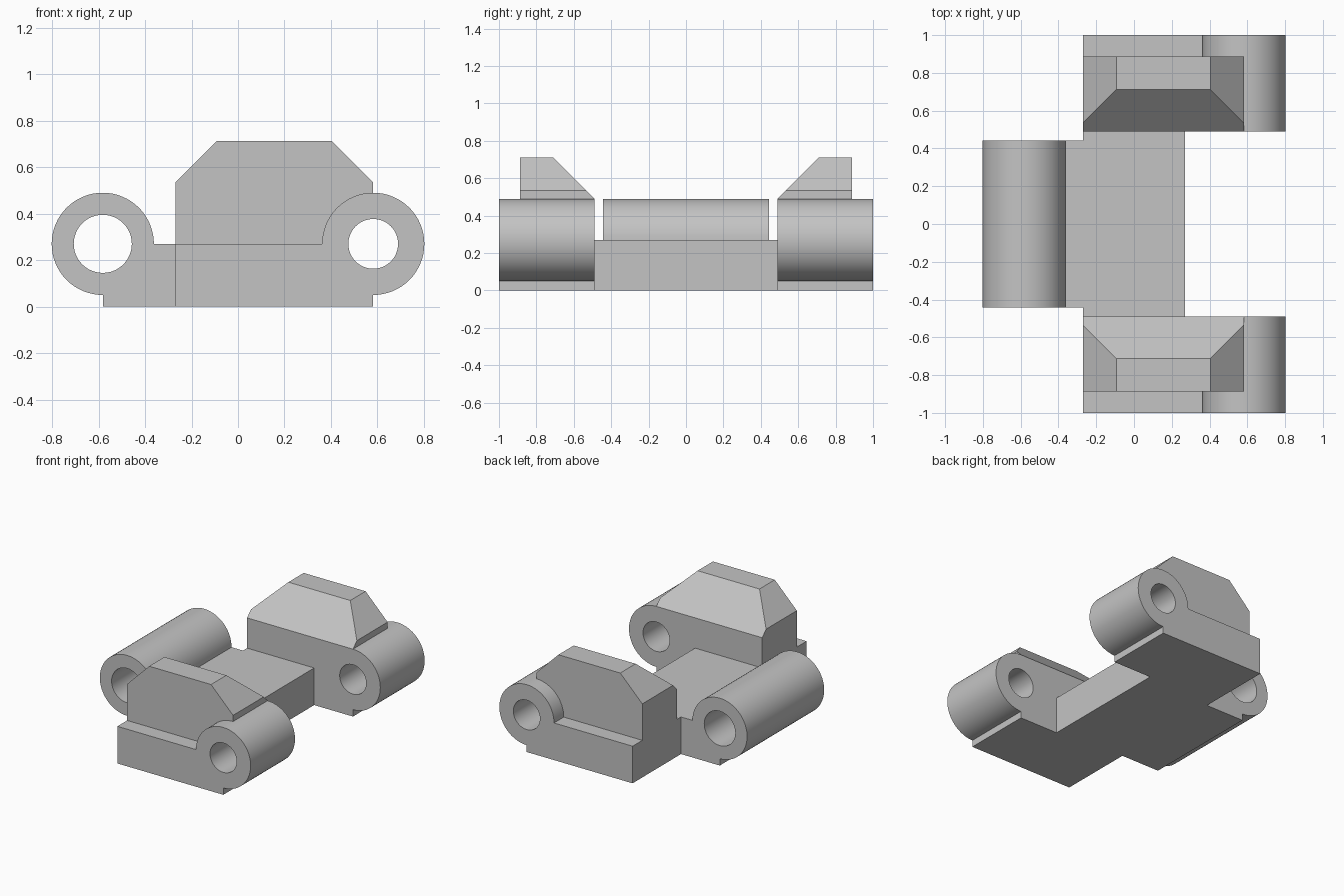
import bpy, bmesh
from math import radians, cos, sin

if "Cube" in bpy.data.objects:
    bpy.data.objects.remove(bpy.data.objects["Cube"])

steel = bpy.data.materials.new("plain grey")
steel.use_nodes = True
GREY = (0.55, 0.55, 0.55, 1)
steel.diffuse_color = GREY
steel.node_tree.nodes["Principled BSDF"].inputs["Base Color"].default_value = GREY

PIN_X, PIN_Z, RADIUS = 0.582, 0.27, 0.22   # hinge axis and barrel radius
EDGE = 0.27                                # half width of the middle block
INNER, OUTER = 0.49, 1.0                   # extent of each side arm along y


def finish(name, bm):
    bmesh.ops.recalc_face_normals(bm, faces=bm.faces)
    mesh = bpy.data.meshes.new(name)
    bm.to_mesh(mesh)
    bm.free()
    mesh.materials.append(steel)
    obj = bpy.data.objects.new(name, mesh)
    bpy.context.collection.objects.link(obj)
    return obj


def extrude(name, outline, y0, y1):
    """Prism from an outline in the xz plane."""
    bm = bmesh.new()
    face = bm.faces.new([bm.verts.new((x, y0, z)) for x, z in outline])
    moved = bmesh.ops.extrude_face_region(bm, geom=[face])["geom"]
    verts = [v for v in moved if isinstance(v, bmesh.types.BMVert)]
    bmesh.ops.translate(bm, verts=verts, vec=(0, y1 - y0, 0))
    return finish(name, bm)


def arc(x, radius, start, end, steps, side=1):
    angles = [radians(start + (end - start) * i / steps) for i in range(steps + 1)]
    return [(side * (x + radius * cos(a)), PIN_Z + radius * sin(a)) for a in angles]


def knuckle(name, side, block_end, y0, y1):
    """Block ending in a round hinge barrel."""
    outline = [(side * block_end, 0), (side * PIN_X, 0)]
    outline += arc(PIN_X, RADIUS, -90, 180, 48, side)
    outline += [(side * block_end, PIN_Z)]
    return extrude(name, outline, y0, y1)


def combine(obj, helper, operation):
    mod = obj.modifiers.new(operation.lower(), "BOOLEAN")
    mod.object, mod.operation, mod.solver = helper, operation, "EXACT"
    bpy.context.view_layer.objects.active = obj
    bpy.ops.object.modifier_apply(modifier=mod.name)
    bpy.data.objects.remove(helper)


def bore(obj, side, radius, y0, y1):
    outline = arc(PIN_X, radius, 0, 352.5, 47, side)
    combine(obj, extrude("bore_cutter", outline, y0 - 0.1, y1 + 0.1), "DIFFERENCE")


# Middle block
block = extrude("middle_block", [(-EDGE, 0), (EDGE, 0), (EDGE, PIN_Z), (-EDGE, PIN_Z)],
                -INNER, INNER)

# Single hinge barrel on the right edge
barrel = knuckle("centre_hinge", -1, EDGE, -0.443, 0.443)
bore(barrel, -1, 0.125, -0.443, 0.443)

# Side arm, with its chamfered pad as the hull of its corners
arm = knuckle("side_arms", 1, -EDGE, INNER, OUTER)
bm = bmesh.new()
BACK, TOP, SHOULDER, CUT = 0.888, 0.712, 0.535, 0.177
for x, inward in ((-EDGE, 1), (PIN_X, -1)):
    corners = [(x, INNER, 0.2), (x, BACK, 0.2), (x, INNER, 0.49),
               (x, INNER + SHOULDER - 0.49, SHOULDER), (x, BACK, SHOULDER),
               (x + inward * CUT, INNER + TOP - 0.49, TOP), (x + inward * CUT, BACK, TOP)]
    for co in corners:
        bm.verts.new(co)
bmesh.ops.convex_hull(bm, input=bm.verts)
bmesh.ops.dissolve_limit(bm, angle_limit=radians(1), verts=bm.verts, edges=bm.edges)
combine(arm, finish("pad", bm), "UNION")
bore(arm, 1, 0.107, INNER, OUTER)

# Second arm by mirroring
mirror = arm.modifiers.new("mirror", "MIRROR")
mirror.use_axis = (False, True, False)
mirror.use_mirror_merge = False
bpy.context.view_layer.objects.active = arm
bpy.ops.object.modifier_apply(modifier=mirror.name)

# Smooth barrels, crisp edges
bpy.ops.object.select_all(action="DESELECT")
for obj in (block, barrel, arm):
    obj.select_set(True)
bpy.ops.object.shade_smooth_by_angle(angle=radians(25))
